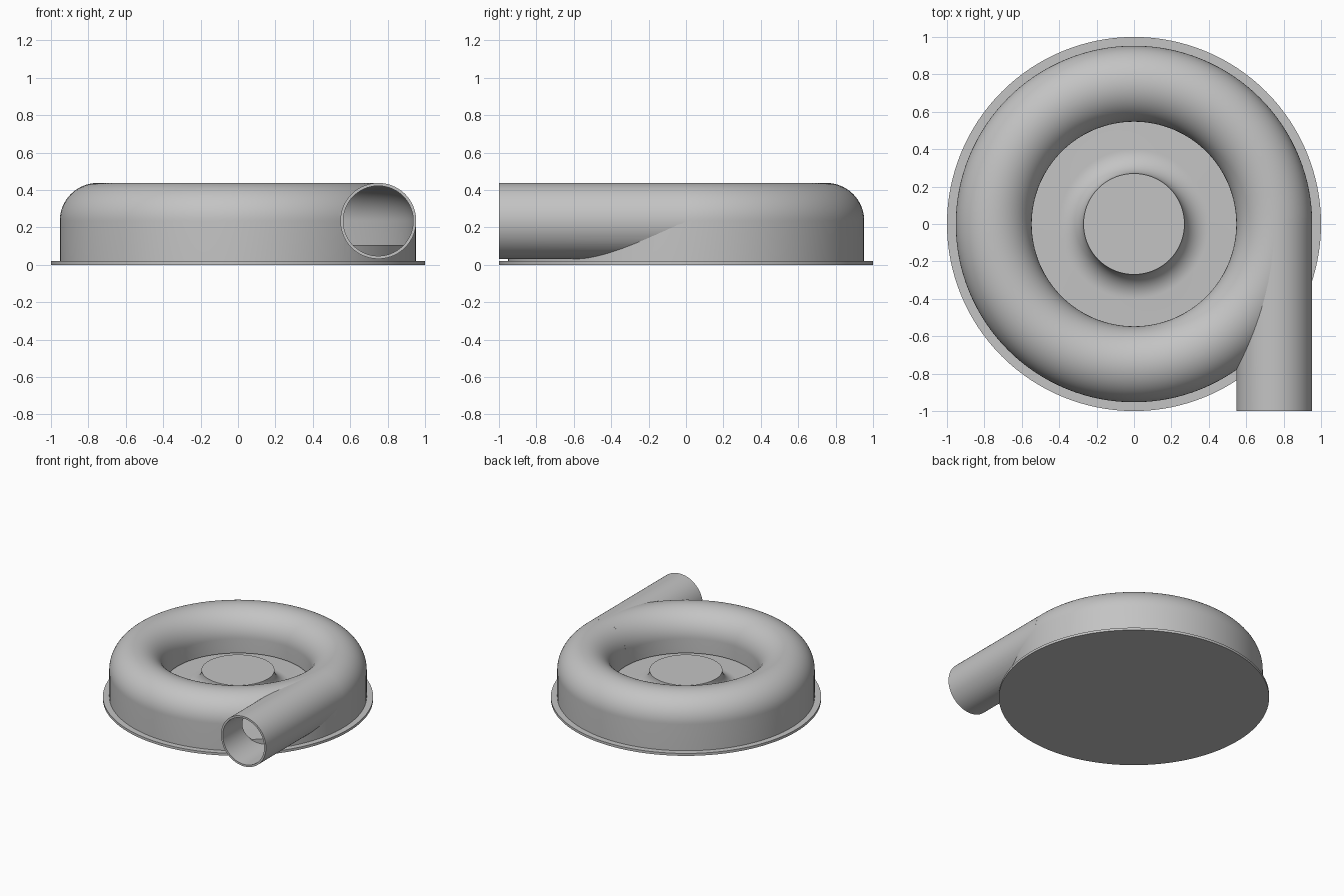
import bpy, bmesh
from math import pi, cos, sin, radians

cube = bpy.data.objects.get("Cube")
if cube:
    bpy.data.objects.remove(cube)

RING, TUBE, WALL, AXIS_Z = 0.75, 0.203, 0.016, 0.235
BASE_Z, FLOOR_Z, LIP_Z = 0.02, 0.105, 0.118
HUB_R, FLARE = 0.27, AXIS_Z - FLOOR_Z

grey = bpy.data.materials.new("plain grey")
grey.use_nodes = True
grey.diffuse_color = (0.55, 0.55, 0.55, 1)
grey.node_tree.nodes["Principled BSDF"].inputs["Base Color"].default_value = grey.diffuse_color


def arc(cx, cz, r, start, end, n):
    angles = [radians(start + (end - start) * i / n) for i in range(n + 1)]
    return [(cx + r * cos(a), cz + r * sin(a)) for a in angles]


def finish(bm, name):
    bmesh.ops.recalc_face_normals(bm, faces=bm.faces)
    mesh = bpy.data.meshes.new(name)
    bm.to_mesh(mesh)
    bm.free()
    mesh.materials.append(grey)
    obj = bpy.data.objects.new(name, mesh)
    bpy.context.collection.objects.link(obj)
    return obj


def lathe(name, profile, steps=128):
    """Spin a closed (radius, height) outline around the z axis."""
    bm = bmesh.new()
    verts = [bm.verts.new((r, 0, z)) for r, z in profile]
    edges = [bm.edges.new((v, verts[i - 1])) for i, v in enumerate(verts)]
    bmesh.ops.spin(bm, geom=verts + edges, cent=(0, 0, 0), axis=(0, 0, 1),
                   angle=2 * pi, steps=steps, use_merge=True)
    bmesh.ops.remove_doubles(bm, verts=bm.verts, dist=1e-5)
    bmesh.ops.dissolve_degenerate(bm, edges=bm.edges, dist=1e-6)
    return finish(bm, name)


def pipe(name, radii, y0, y1, steps=96):
    """Straight pipe along y: one radius is solid, two make a hollow tube."""
    inner, outer = (0, radii[0]) if len(radii) == 1 else radii
    obj = lathe(name, [(inner, y0), (outer, y0), (outer, y1), (inner, y1)], steps)
    for v in obj.data.vertices:
        x, y, z = v.co
        v.co = (RING + x, z, AXIS_Z - y)
    return obj


def cut(obj, cutter):
    mod = obj.modifiers.new("cut", "BOOLEAN")
    mod.operation, mod.solver, mod.object = "DIFFERENCE", "EXACT", cutter
    bpy.context.view_layer.objects.active = obj
    bpy.ops.object.modifier_apply(modifier=mod.name)
    bpy.data.objects.remove(cutter)


# Base plate
base = lathe("base_plate", [(0, 0), (1, 0), (1, BASE_Z), (0, BASE_Z)])

# Raised floor with a flared hub in the middle
flare = arc(HUB_R + FLARE, AXIS_Z, FLARE, 270, 180, 14)
floor = lathe("floor_and_hub", [(0, BASE_Z), (RING + TUBE - 0.01, BASE_Z),
                                (RING + TUBE - 0.01, FLOOR_Z)] + flare + [(0, AXIS_Z)])

# Ring-shaped casing: straight walls under a half-round top
bore_r = TUBE - WALL
outside = arc(RING, AXIS_Z, TUBE, 0, 180, 40)
inside = arc(RING, AXIS_Z, bore_r, 180, 0, 40)
casing = lathe("casing", [(RING + TUBE, BASE_Z)] + outside
               + [(RING - TUBE, LIP_Z), (RING - bore_r, LIP_Z)]
               + inside + [(RING + bore_r, BASE_Z)])
cut(casing, pipe("bore_cutter", [bore_r], -1.1, 0))

# Outlet pipe leaving the casing tangentially
outlet = pipe("outlet_pipe", [bore_r, TUBE], -1, 0)
cut(outlet, lathe("cavity_cutter", [(RING + bore_r, -0.1), (RING - bore_r, -0.1)] + inside))

# Smooth curved surfaces, keep rims crisp
bpy.ops.object.select_all(action="DESELECT")
for obj in (base, floor, casing, outlet):
    obj.select_set(True)
bpy.context.view_layer.objects.active = casing
bpy.ops.object.shade_smooth_by_angle(angle=radians(30))
